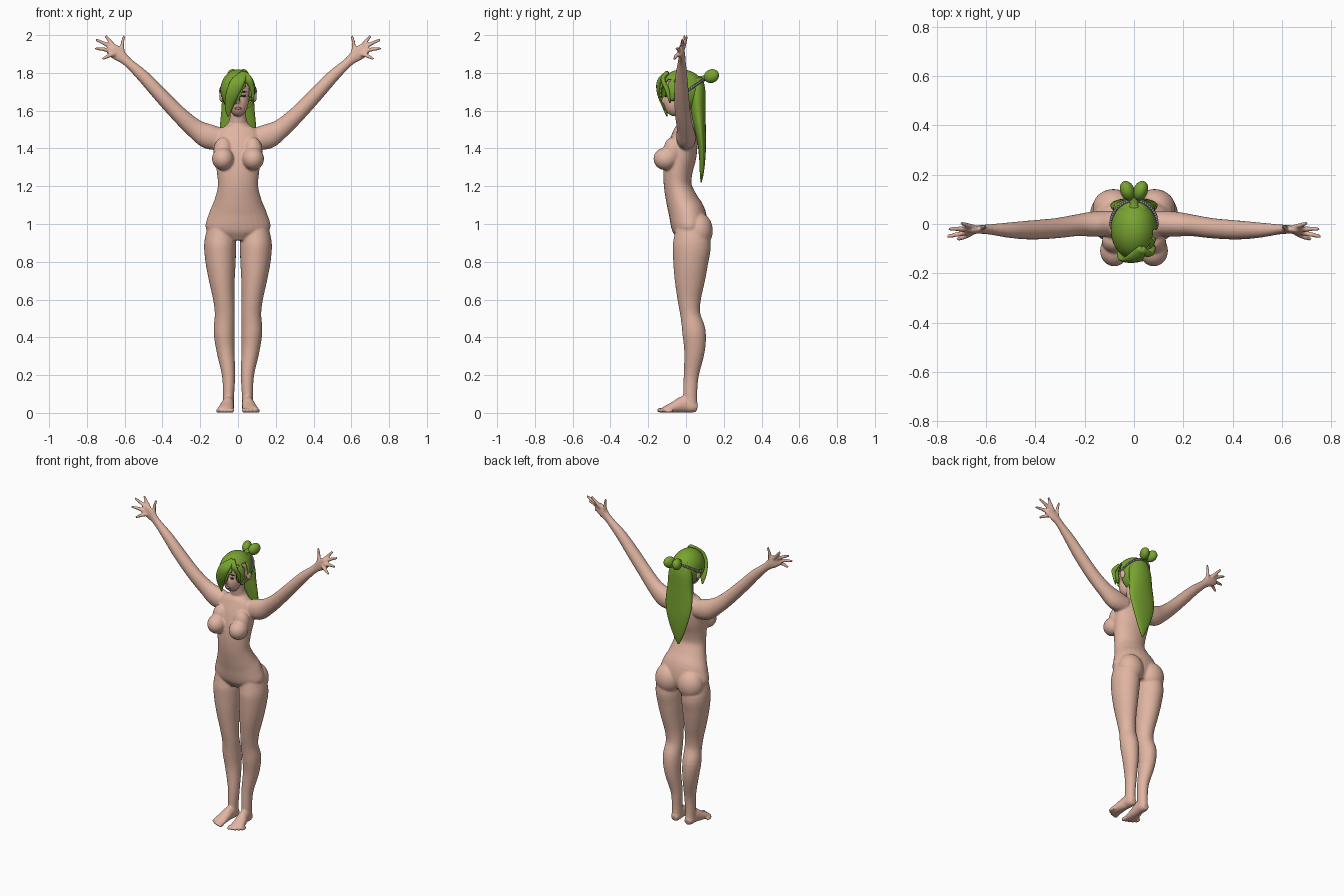
import bpy, bmesh, math
from mathutils import Vector, Matrix


def material(name, rgb):
    m = bpy.data.materials.new(name)
    m.diffuse_color = (*rgb, 1)
    return m


SKIN = material("skin", (0.75, 0.46, 0.36))
GREEN = material("green_hair", (0.19, 0.37, 0.03))
DARK = material("dark", (0.03, 0.025, 0.02))
LIP = material("lip", (0.5, 0.2, 0.17))
BAND = material("band", (0.3, 0.27, 0.36))
X, Y = Vector((1, 0, 0)), Vector((0, 1, 0))


def smooth_path(pts, steps=4):
    """Catmull-Rom through rows of (x, y, z, radius_a, radius_b)."""
    p = [pts[0]] + list(pts) + [pts[-1]]
    out = []
    for i in range(1, len(p) - 2):
        for k in range(steps):
            t = k / steps
            out.append([0.5 * (2 * b + (c - a) * t + (2 * a - 5 * b + 4 * c - d) * t * t
                               + (3 * b - a - 3 * c + d) * t ** 3)
                        for a, b, c, d in zip(*p[i - 1:i + 3])])
    return out + [list(pts[-1])]


def loft(bm, pts, ref=X, side=1, n=28):
    """Closed elliptical tube; radius_a lies along ref."""
    path = smooth_path(pts)
    c = [Vector((q[0] * side, q[1], q[2])) for q in path]
    rings = []
    for i, q in enumerate(path):
        t = (c[min(i + 1, len(c) - 1)] - c[max(i - 1, 0)]).normalized()
        u = (ref - t * ref.dot(t)).normalized()
        v = t.cross(u)
        rings.append([bm.verts.new(c[i] + u * q[3] * math.cos(w) + v * q[4] * math.sin(w))
                      for w in (2 * math.pi * k / n for k in range(n))])
    for r, s in zip(rings, rings[1:]):
        for k in range(n):
            bm.faces.new((r[k], r[(k + 1) % n], s[(k + 1) % n], s[k]))
    bm.faces.new(rings[0][::-1])
    bm.faces.new(rings[-1])


def vertical(rows):
    """Rows of (z, half_width, front_y, back_y) on the centre line."""
    return [(0, (f + b) / 2, z, w, (b - f) / 2) for z, w, f, b in rows]


def ball(bm, loc, rad, rot=None, seg=32):
    m = Matrix.Translation(loc) @ (rot or Matrix()) @ Matrix.Diagonal((*rad, 1))
    return bmesh.ops.create_uvsphere(bm, u_segments=seg, v_segments=seg // 2, radius=1, matrix=m)


def finish(bm, name, mat):
    bmesh.ops.recalc_face_normals(bm, faces=bm.faces)
    for f in bm.faces:
        f.smooth = True
    me = bpy.data.meshes.new(name)
    bm.to_mesh(me)
    bm.free()
    me.materials.append(mat)
    ob = bpy.data.objects.new(name, me)
    bpy.context.collection.objects.link(ob)
    return ob


# Body: torso and neck
bm = bmesh.new()
loft(bm, vertical([
    (0.915, 0.07, -0.04, 0.09), (0.97, 0.168, -0.072, 0.115), (1.05, 0.156, -0.09, 0.105),
    (1.12, 0.127, -0.105, 0.065), (1.20, 0.107, -0.117, 0.03), (1.28, 0.113, -0.12, 0.035),
    (1.36, 0.123, -0.11, 0.055), (1.43, 0.128, -0.09, 0.062), (1.49, 0.112, -0.065, 0.057),
    (1.525, 0.06, -0.045, 0.05), (1.57, 0.043, -0.05, 0.038), (1.66, 0.045, -0.05, 0.04)]))

# Head: skull, jaw, nose
ball(bm, (0, -0.015, 1.71), (0.077, 0.098, 0.1))
ball(bm, (0, -0.062, 1.65), (0.056, 0.056, 0.08))
ball(bm, (0, -0.118, 1.655), (0.011, 0.016, 0.018))

for s in (1, -1):
    # Chest and hip volumes, ear
    ball(bm, (s * 0.08, -0.108, 1.345), (0.058, 0.064, 0.06))
    ball(bm, (s * 0.078, -0.07, 1.385), (0.052, 0.05, 0.075))
    ball(bm, (s * 0.083, 0.066, 0.965), (0.085, 0.076, 0.095))
    ball(bm, (s * 0.088, -0.005, 1.675), (0.012, 0.02, 0.032))
    # Leg
    loft(bm, [(0.09, 0.015, 1.0, 0.065, 0.07), (0.095, 0.03, 0.9, 0.084, 0.1),
              (0.092, 0.025, 0.8, 0.08, 0.093), (0.085, 0.02, 0.7, 0.068, 0.08),
              (0.075, 0.017, 0.6, 0.056, 0.062), (0.07, 0.023, 0.52, 0.053, 0.053),
              (0.073, 0.042, 0.43, 0.056, 0.062), (0.066, 0.045, 0.33, 0.048, 0.055),
              (0.05, 0.028, 0.2, 0.035, 0.04), (0.05, 0.022, 0.1, 0.03, 0.037),
              (0.05, 0.025, 0.035, 0.03, 0.036)], X, s)
    # Foot and toes
    loft(bm, [(0.05, 0.06, 0.026, 0.02, 0.02), (0.05, 0.035, 0.032, 0.03, 0.032),
              (0.052, -0.01, 0.045, 0.032, 0.044), (0.06, -0.06, 0.031, 0.038, 0.031),
              (0.066, -0.11, 0.018, 0.044, 0.018), (0.067, -0.122, 0.015, 0.04, 0.013)], X, s)
    for i in range(5):
        r = 0.014 - 0.001 * i
        ball(bm, (s * (0.032 + 0.019 * i), -0.132 + 0.004 * i + 0.0015 * i * i, r),
             (r * 0.85, 0.025, r), seg=16)
    # Arm and palm
    loft(bm, [(0.08, 0.003, 1.45, 0.05, 0.055), (0.155, 0, 1.463, 0.052, 0.066),
              (0.23, -0.005, 1.507, 0.044, 0.051), (0.315, -0.017, 1.583, 0.041, 0.043),
              (0.415, -0.024, 1.688, 0.039, 0.038), (0.5, -0.025, 1.78, 0.032, 0.033),
              (0.585, -0.022, 1.858, 0.021, 0.025), (0.632, -0.022, 1.898, 0.017, 0.036),
              (0.665, -0.025, 1.922, 0.013, 0.036), (0.677, -0.026, 1.932, 0.009, 0.03)], Y, s)
    # Thumb and fingers
    for base, mid, tip in [
            ((0.605, -0.02, 1.885), (0.613, -0.015, 1.945), (0.603, -0.008, 1.998)),
            ((0.645, -0.015, 1.93), (0.677, -0.005, 1.966), (0.702, 0.004, 1.996)),
            ((0.655, -0.02, 1.925), (0.71, -0.02, 1.957), (0.754, -0.02, 1.976)),
            ((0.66, -0.03, 1.91), (0.715, -0.042, 1.926), (0.758, -0.05, 1.928)),
            ((0.655, -0.035, 1.90), (0.69, -0.053, 1.888), (0.718, -0.062, 1.872))]:
        loft(bm, [(*base, 0.012, 0.012), (*mid, 0.0105, 0.0105), (*tip, 0.007, 0.007)], Y, s, 12)
body = finish(bm, "body", SKIN)
rm = body.modifiers.new("blend", 'REMESH')
rm.mode, rm.voxel_size, rm.use_smooth_shade = 'VOXEL', 0.006, True
sm = body.modifiers.new("soften", 'SMOOTH')
sm.factor, sm.iterations = 0.5, 5

# Hair cap with the face cut out under a side-swept fringe
bm = bmesh.new()
ball(bm, (0, -0.022, 1.705), (0.094, 0.122, 0.113), seg=64)


def bare(c):
    swept = c.x > 0.045 - (1.745 - c.z) * 0.42
    open_face = c.y < -0.02 and c.z < 1.765 and swept and not (c.x > 0.066 and c.z > 1.65 and c.y < -0.06)
    side_gap = c.x < -0.07 and -0.05 < c.y < 0.0 and c.z < 1.70
    return open_face or side_gap or (c.z < 1.62 and c.y < -0.02 and c.x > -0.06 and swept)


gone = [f for f in bm.faces if bare(f.calc_center_median())]
bmesh.ops.delete(bm, geom=gone, context='FACES')
cap = finish(bm, "hair_cap", GREEN)
so = cap.modifiers.new("thickness", 'SOLIDIFY')
so.thickness, so.offset = 0.01, -1

# Fringe locks
bm = bmesh.new()
loft(bm, [(0.035, -0.10, 1.80, 0.02, 0.012), (0.0, -0.14, 1.755, 0.036, 0.014),
          (-0.03, -0.14, 1.69, 0.034, 0.013), (-0.048, -0.115, 1.62, 0.022, 0.01),
          (-0.052, -0.10, 1.57, 0.004, 0.004)], X, 1, 16)
loft(bm, [(0.03, -0.10, 1.80, 0.015, 0.012), (0.056, -0.122, 1.765, 0.02, 0.012),
          (0.076, -0.10, 1.71, 0.012, 0.012), (0.08, -0.085, 1.64, 0.003, 0.003)], X, 1, 16)
finish(bm, "fringe", GREEN)

# Long hair down the back
bm = bmesh.new()
loft(bm, vertical([
    (1.77, 0.05, 0.0, 0.088), (1.70, 0.08, 0.01, 0.103), (1.60, 0.088, 0.025, 0.104),
    (1.50, 0.096, 0.045, 0.105), (1.42, 0.085, 0.062, 0.106), (1.34, 0.06, 0.07, 0.102),
    (1.27, 0.032, 0.073, 0.094), (1.22, 0.005, 0.077, 0.083)]), X, 1, 32)
finish(bm, "long_hair", GREEN)

# Knot at the back of the head: two loops on a short stem
bm = bmesh.new()
loft(bm, [(0, 0.06, 1.765, 0.025, 0.02), (0, 0.09, 1.77, 0.018, 0.015),
          (0, 0.13, 1.775, 0.025, 0.02)], X, 1, 16)
for s in (1, -1):
    ball(bm, (s * 0.027, 0.135, 1.783), (0.029, 0.042, 0.036),
         Matrix.Rotation(-0.35 * s, 4, 'Z') @ Matrix.Rotation(0.4, 4, 'X'), 24)
finish(bm, "hair_knot", GREEN)

# Braided band from ear to ear around the back
bm = bmesh.new()
for i in range(31):
    a = math.pi * i / 30
    ball(bm, (0.094 * math.cos(a), 0.0 + 0.095 * math.sin(a), 1.70 + 0.065 * math.sin(a)),
         (0.007, 0.007, 0.008), seg=8)
finish(bm, "braided_band", BAND)

# Eyes, brows and mouth
bm = bmesh.new()
for s in (1, -1):
    ball(bm, (s * 0.029, -0.106, 1.678), (0.013, 0.006, 0.006), seg=16)
    ball(bm, (s * 0.031, -0.104, 1.70), (0.017, 0.005, 0.003), seg=16)
finish(bm, "eyes_and_brows", DARK)
bm = bmesh.new()
ball(bm, (0, -0.112, 1.612), (0.018, 0.008, 0.007), seg=16)
finish(bm, "mouth", LIP)
